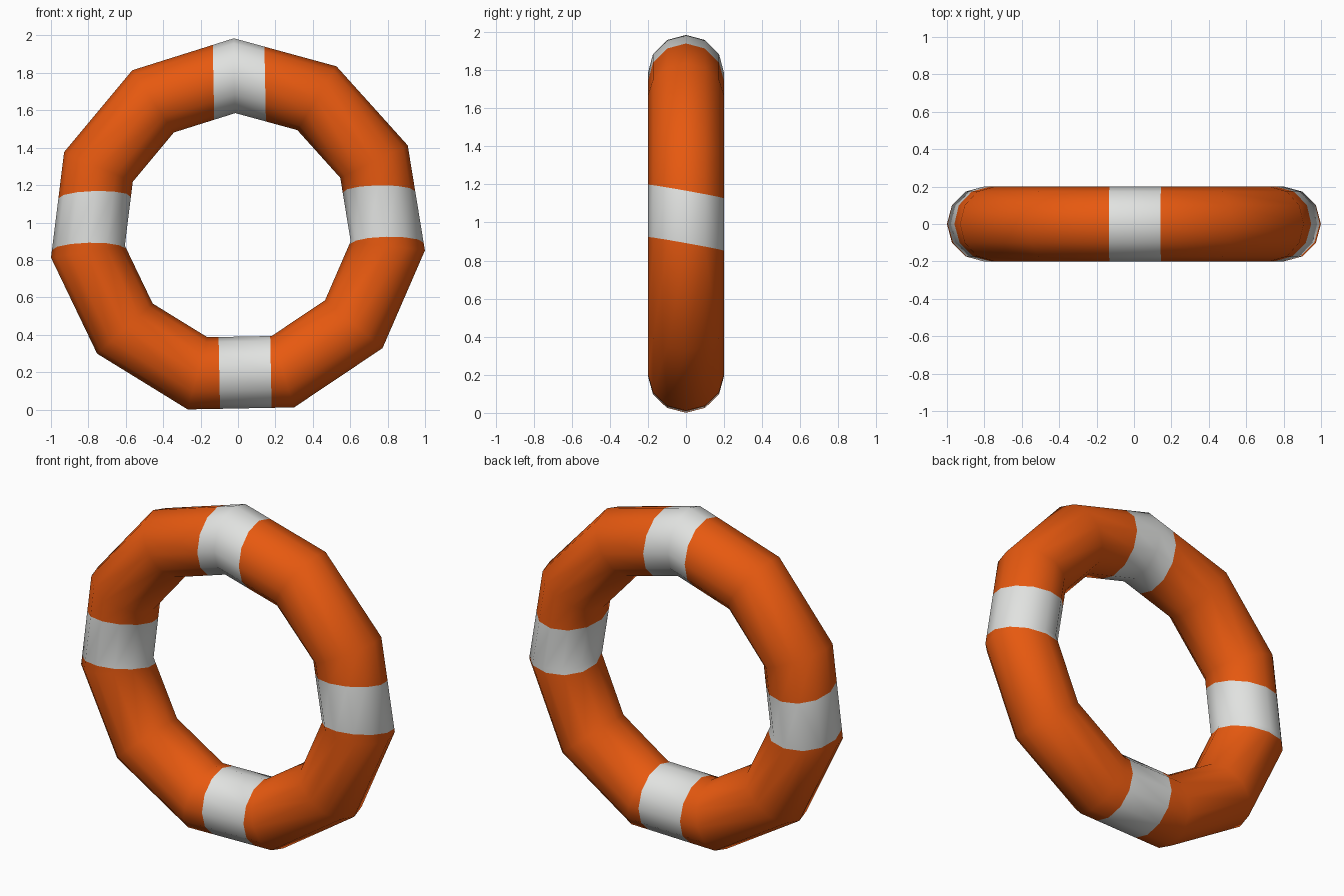
import bpy, bmesh, math
from mathutils import Vector

if "Cube" in bpy.data.objects:
    bpy.data.objects.remove(bpy.data.objects["Cube"])

N, M = 11, 12                 # segments round the ring, sides of the tube
R, r = 0.81, 0.20             # ring and tube radii
CX, CZ = -0.003, 0.975        # ring centre
START = math.radians(91.1)    # first ring vertex, just left of the top
HALF = 0.138                  # half width of the white bands


def material(name, rgb):
    m = bpy.data.materials.new(name)
    m.diffuse_color = (*rgb, 1)
    m.use_nodes = True
    m.node_tree.nodes["Principled BSDF"].inputs["Base Color"].default_value = m.diffuse_color
    return m


# Low-poly ring standing upright
bm = bmesh.new()
rings = []
for i in range(N):
    t = START + 2 * math.pi * i / N
    row = []
    for j in range(M):
        a = 2 * math.pi * j / M
        d = R + r * math.cos(a)
        row.append(bm.verts.new((CX + d * math.cos(t), r * math.sin(a), CZ + d * math.sin(t))))
    rings.append(row)
for i in range(N):
    for j in range(M):
        p, q, k = rings[i], rings[(i + 1) % N], (j + 1) % M
        bm.faces.new((p[j], p[k], q[k], q[j]))

# Cut the band edges: one pair across the top and bottom, one tilted pair across the sides
bands = [(Vector((1, 0, 0.02)), 0.042), (Vector((-0.02, 0.18, 1)), 1.01)]
for n, c in bands:
    for s in (-HALF, HALF):
        bmesh.ops.bisect_plane(bm, geom=bm.verts[:] + bm.edges[:] + bm.faces[:], dist=1e-5,
                               plane_co=n * (c + s) / n.length_squared, plane_no=n)
bmesh.ops.recalc_face_normals(bm, faces=bm.faces[:])

# White between the cuts, orange elsewhere
for f in bm.faces:
    f.smooth = True
    m = f.calc_center_median()
    f.material_index = int(any(abs(m.dot(n) - c) < HALF for n, c in bands))

me = bpy.data.meshes.new("life_ring")
bm.to_mesh(me)
bm.free()
me.materials.append(material("orange", (0.80, 0.10, 0.005)))
me.materials.append(material("white", (0.75, 0.76, 0.745)))

# Smooth tube normals that ignore the band cuts
normals = []
step = 2 * math.pi / N
for v in me.vertices:
    x, z = v.co.x - CX, v.co.z - CZ
    t = math.atan2(z, x)
    fold = (t - START) % step - step / 2
    k = math.cos(step / 2) / math.cos(fold)
    a = math.hypot(x, z) / k - R
    normals.append(Vector((a * math.cos(t), v.co.y, a * math.sin(t))).normalized())
me.normals_split_custom_set_from_vertices(normals)

ob = bpy.data.objects.new("life_ring", me)
bpy.context.collection.objects.link(ob)
